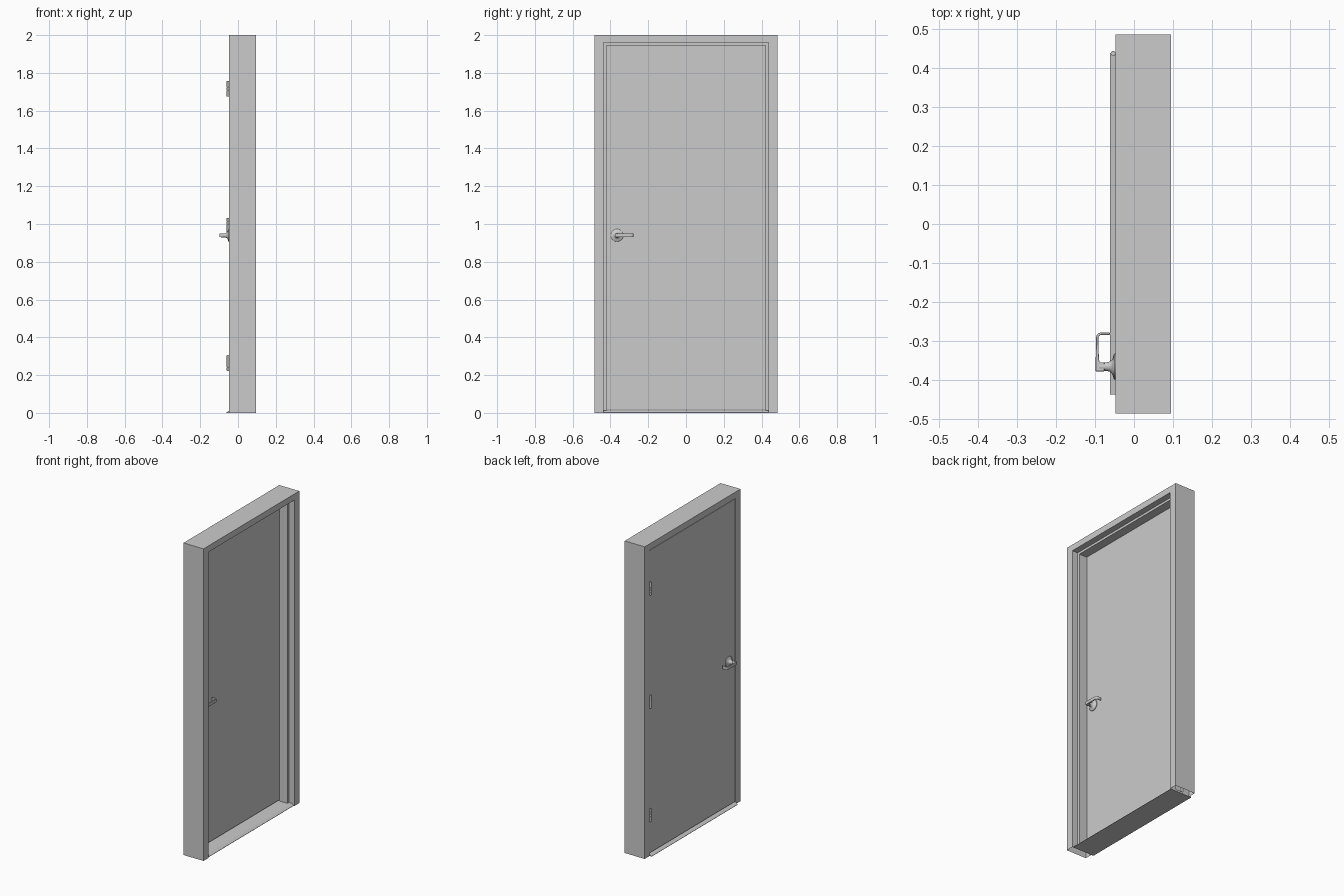
import bpy, bmesh, math
from mathutils import Vector, Matrix

if "Cube" in bpy.data.objects:
    bpy.data.objects.remove(bpy.data.objects["Cube"])

DOOR_IN, DOOR_OUT = -0.003, -0.046      # x of the two door faces
HANDLE_Y, HANDLE_Z = -0.365, 0.94


def finish(name, bm, smooth=False, bevel=0):
    bmesh.ops.recalc_face_normals(bm, faces=bm.faces)
    me = bpy.data.meshes.new(name)
    bm.to_mesh(me)
    bm.free()
    ob = bpy.data.objects.new(name, me)
    bpy.context.collection.objects.link(ob)
    if bevel:
        m = ob.modifiers.new("bevel", 'BEVEL')
        m.width, m.segments, m.limit_method = bevel, 2, 'ANGLE'
    if smooth:
        bpy.ops.object.select_all(action='DESELECT')
        ob.select_set(True)
        bpy.context.view_layer.objects.active = ob
        bpy.ops.object.shade_smooth_by_angle(angle=math.radians(35))
    return ob


def add_box(bm, lo, hi):
    lo, hi = Vector(lo), Vector(hi)
    mat = Matrix.Translation((lo + hi) / 2) @ Matrix.Diagonal((*(hi - lo), 1))
    bmesh.ops.create_cube(bm, size=1, matrix=mat)


def add_prism(bm, points, offset):
    """Extrude a closed outline of 3D points by an offset."""
    f = bm.faces.new([bm.verts.new(p) for p in points])
    ext = bmesh.ops.extrude_face_region(bm, geom=[f], use_keep_orig=True)
    verts = [g for g in ext['geom'] if isinstance(g, bmesh.types.BMVert)]
    bmesh.ops.translate(bm, verts=verts, vec=offset)


def add_cylinder(bm, centre, r, h, seg=16):
    bmesh.ops.create_cone(bm, cap_ends=True, segments=seg, radius1=r, radius2=r,
                          depth=h, matrix=Matrix.Translation(centre))


# Frame: double-rabbet profile swept up, across and down; open at the floor
profile = [  # x, half width, height
    (-0.047, 0.485, 2.0), (-0.047, 0.436, 1.96), (0.0, 0.436, 1.96),
    (0.0, 0.421, 1.945), (0.056, 0.421, 1.945), (0.056, 0.436, 1.96),
    (0.095, 0.436, 1.96), (0.095, 0.485, 2.0)]
bm = bmesh.new()
rows = [[bm.verts.new(p) for p in ((x, -w, 0), (x, -w, h), (x, w, h), (x, w, 0))]
        for x, w, h in profile]
for a, b in zip(rows, rows[1:] + rows[:1]):
    for i in range(3):
        bm.faces.new((a[i], a[i + 1], b[i + 1], b[i]))
finish("door_frame", bm)

# Door slab
bm = bmesh.new()
add_box(bm, (DOOR_OUT, -0.433, 0.018), (DOOR_IN, 0.433, 1.957))
finish("door_slab", bm)

# Threshold with sloped edges
bm = bmesh.new()
outline = [(-0.062, 0), (-0.062, 0.002), (-0.047, 0.012), (0.075, 0.012),
           (0.09, 0.002), (0.09, 0)]
add_prism(bm, [(x, -0.436, z) for x, z in outline], (0, 0.872, 0))
finish("threshold", bm)

# Hinges: five knuckles on a pin, with a leaf in the gap
for n, z in enumerate((0.264, 0.99, 1.716)):
    bm = bmesh.new()
    cx, cy, step = -0.0535, 0.4365, 0.0164
    for k in range(-2, 3):
        add_cylinder(bm, (cx, cy, z + k * step), 0.0063, step - 0.001)
    add_cylinder(bm, (cx, cy, z), 0.004, 0.084)
    add_box(bm, (cx, 0.4333, z - 0.041), (-0.01, 0.4358, z + 0.041))
    finish(f"hinge_{n + 1}", bm, smooth=True)

# Lever handles on both faces
for side, face, s in (("outer", DOOR_OUT, -1), ("inner", DOOR_IN, 1)):
    # rose and neck, turned around the x axis
    bm = bmesh.new()
    turned = [(0, 0), (0.033, 0), (0.033, 0.004), (0.031, 0.006), (0.023, 0.008),
              (0.017, 0.011), (0.013, 0.016), (0.011, 0.024), (0.011, 0.044), (0, 0.044)]
    at = lambda r, h: (face + s * h, HANDLE_Y + r, HANDLE_Z)
    verts = [bm.verts.new(at(r, h)) for r, h in turned]
    edges = [bm.edges.new(p) for p in zip(verts, verts[1:])]
    bmesh.ops.spin(bm, geom=verts + edges, cent=at(0, 0), axis=(1, 0, 0),
                   angle=2 * math.pi, steps=32, use_merge=True)
    bmesh.ops.remove_doubles(bm, verts=bm.verts, dist=1e-5)
    finish(f"{side}_rose", bm, smooth=True)

    # lever: straight grip that bends back towards the door
    bm = bmesh.new()
    arc = [math.radians(a) for a in range(0, 91, 15)]
    bend = lambda r: [(0.074 + r * math.sin(a), 0.038 + r * math.cos(a)) for a in arc]
    outline = ([(-0.012, 0.030), (-0.012, 0.052), (0.02, 0.052)] + bend(0.013)
               + [(0.087, 0.016), (0.081, 0.016)] + bend(0.007)[::-1]
               + [(0.02, 0.044), (0.011, 0.042), (0.011, 0.030)])
    add_prism(bm, [(face + s * h, HANDLE_Y + y, HANDLE_Z - 0.010) for y, h in outline],
              (0, 0, 0.020))
    finish(f"{side}_lever", bm, smooth=True, bevel=0.0015)
